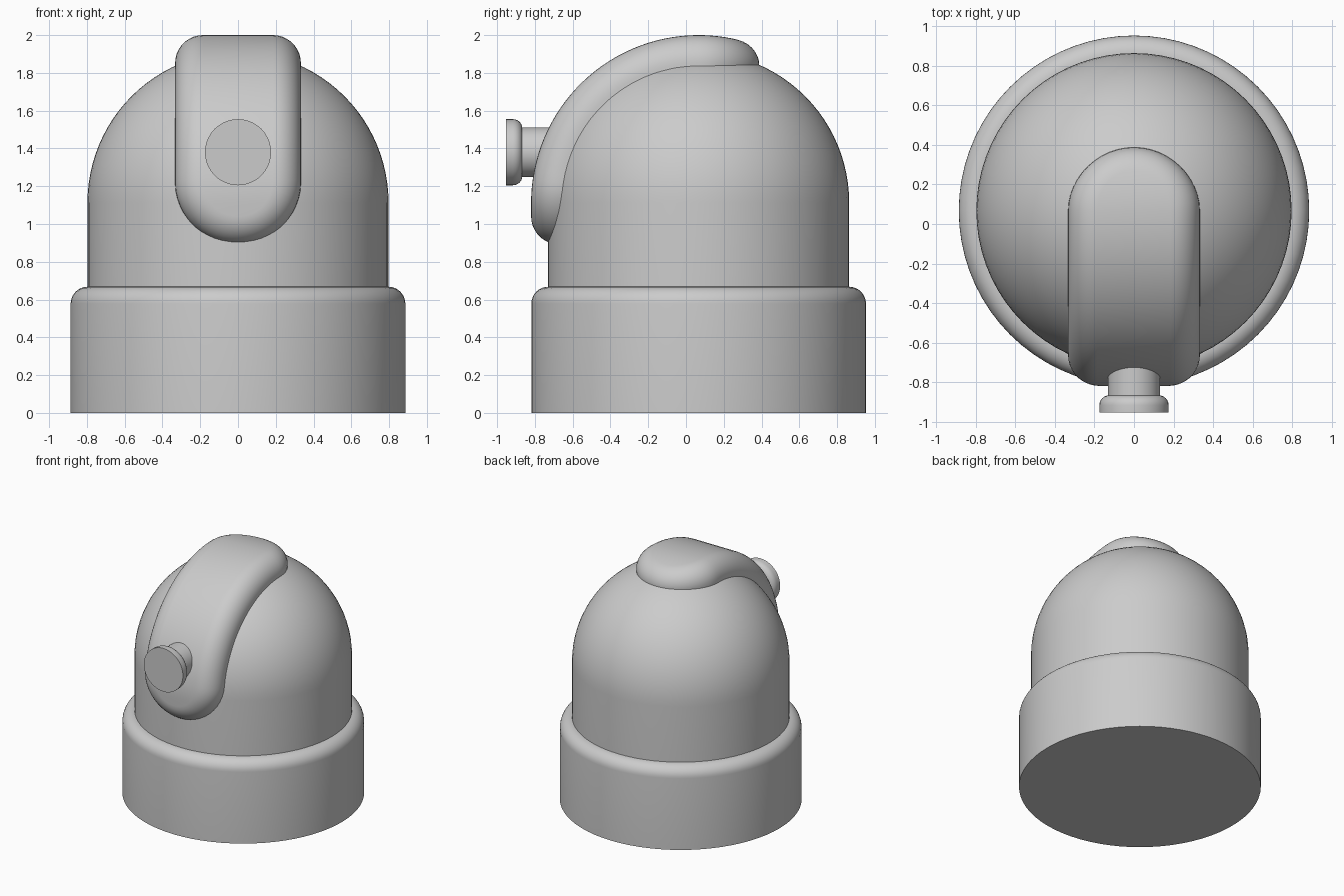
import bpy, bmesh, math
from mathutils import Matrix

if "Cube" in bpy.data.objects:
    bpy.data.objects.remove(bpy.data.objects["Cube"])

CY = 0.067            # y of the main body axis
ZC = 1.113            # height of the dome's centre
R_DOME, R_BAND = 0.797, 0.887


def finish(name, bm):
    bmesh.ops.recalc_face_normals(bm, faces=bm.faces)
    me = bpy.data.meshes.new(name)
    bm.to_mesh(me)
    bm.free()
    ob = bpy.data.objects.new(name, me)
    bpy.context.collection.objects.link(ob)
    bpy.ops.object.select_all(action='DESELECT')
    bpy.context.view_layer.objects.active = ob
    ob.select_set(True)
    bpy.ops.object.shade_smooth_by_angle(angle=math.radians(35))
    return ob


def arc(cx, cz, r, a0, a1, n):
    return [(cx + r * math.cos(math.radians(a0 + (a1 - a0) * i / n)),
             cz + r * math.sin(math.radians(a0 + (a1 - a0) * i / n))) for i in range(n + 1)]


def lathe(name, profile, matrix, seg=72):
    """Spin a (radius, height) profile around z, then place it."""
    bm = bmesh.new()
    vs = [bm.verts.new((r, 0, z)) for r, z in profile]
    es = [bm.edges.new(p) for p in zip(vs, vs[1:])]
    bmesh.ops.spin(bm, geom=vs + es, cent=(0, 0, 0), axis=(0, 0, 1),
                   angle=2 * math.pi, steps=seg, use_duplicate=False)
    bmesh.ops.remove_doubles(bm, verts=bm.verts, dist=1e-5)
    bm.transform(matrix)
    return finish(name, bm)


# Base drum with a rounded upper rim
body = Matrix.Translation((0, CY, 0))
lathe("base", [(0, 0), (0.886, 0)] + arc(0.796, 0.578, 0.09, 0, 90, 8) + [(0, 0.668)], body)

# Dome: straight wall topped by a hemisphere
lathe("dome", [(0, 0.6), (R_DOME, 0.6)] + arc(0, ZC, R_DOME, 0, 90, 24), body)

# Knob on the front: stem and flared head with a flat face
knob = Matrix.Translation((0, 0, 1.38)) @ Matrix.Rotation(math.radians(90), 4, 'X')
lathe("knob_stem", [(0, 0.6), (0.132, 0.6), (0.132, 0.88), (0, 0.88)], knob, 40)
lathe("knob_head", [(0, 0.866), (0.125, 0.866)] + arc(0.125, 0.916, 0.05, -90, 0, 6)
      + [(0.175, 0.953), (0, 0.953)], knob, 40)


# Band: a stadium outline wrapped over the dome from front to crown
HALF, FILLET, N_END, N_SIDE = 0.333, 0.148, 24, 28
Z_LOW = 1.225                                   # centre of the lower round end
A_LOW = math.asin((Z_LOW - ZC) / R_DOME)


def wrap(x, a, t, r):
    """a: angle along the dome, t: overshoot past an end centre (+ crown, - front)."""
    drop = 0
    if t > 0:
        a = math.pi / 2 + math.asin(t / R_DOME)
    elif t < 0:
        z = Z_LOW + t
        a = math.asin(max(z - ZC, 0) / R_DOME)
        drop = min(z - ZC, 0)
    return (x, CY - r * math.cos(a), ZC + r * math.sin(a) + drop)


def stadium(rad, r):
    pts = []
    for i in range(N_END + 1):
        b = math.pi * i / N_END
        t = rad * math.sin(b) if 0 < i < N_END else 0
        pts.append(wrap(rad * math.cos(b), math.pi / 2, t, r))
    for i in range(1, N_SIDE):
        a = math.pi / 2 + (A_LOW - math.pi / 2) * i / N_SIDE
        pts.append(wrap(-rad, a, 0, r))
    for i in range(N_END + 1):
        b = math.pi * (1 + i / N_END)
        t = rad * math.sin(b) if 0 < i < N_END else 0
        pts.append(wrap(rad * math.cos(b), A_LOW, t, r))
    for i in range(1, N_SIDE):
        a = A_LOW + (math.pi / 2 - A_LOW) * i / N_SIDE
        pts.append(wrap(rad, a, 0, r))
    return pts


bm = bmesh.new()
section = [(HALF, 0.68)] + arc(HALF - FILLET, R_BAND - FILLET, FILLET, 0, 90, 9)
rings = [[bm.verts.new(p) for p in stadium(rad, r)] for rad, r in section]
n = len(rings[0])
for lo, hi in zip(rings, rings[1:]):
    for i in range(n):
        j = (i + 1) % n
        bm.faces.new((lo[i], lo[j], hi[j], hi[i]))
# Flat outer face: rungs between mirrored points of the innermost ring
top, apex = rings[-1], N_END // 2
for k in range(n // 2):
    quad = [top[(apex + k) % n], top[(apex + k + 1) % n],
            top[(apex - k - 1) % n], top[(apex - k) % n]]
    bm.faces.new(list(dict.fromkeys(quad)))
finish("band", bm)
